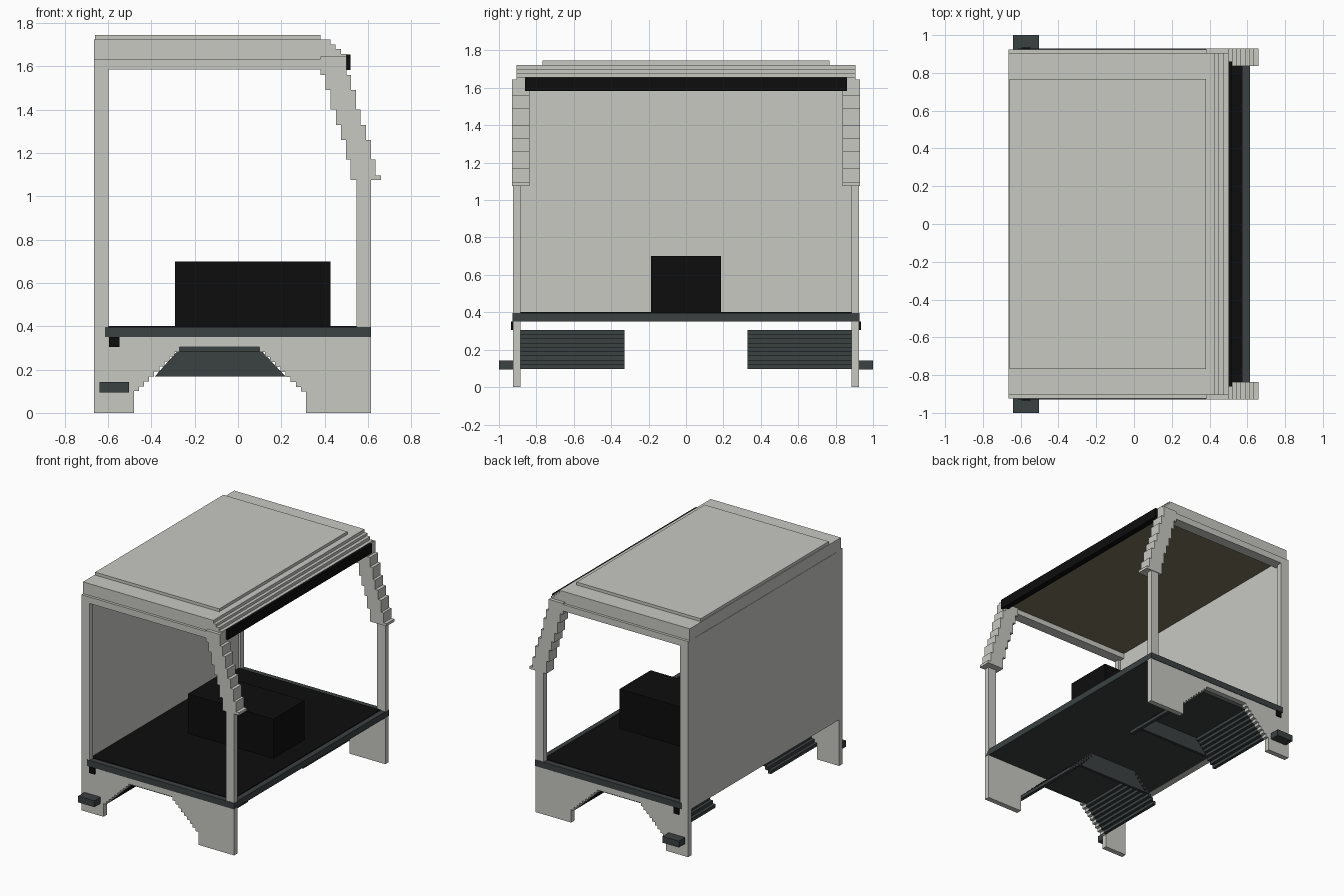
import bpy, bmesh

if "Cube" in bpy.data.objects:
    bpy.data.objects.remove(bpy.data.objects["Cube"])


def material(name, rgb):
    m = bpy.data.materials.new(name)
    m.diffuse_color = (*rgb, 1)
    m.use_nodes = True
    m.node_tree.nodes["Principled BSDF"].inputs["Base Color"].default_value = m.diffuse_color
    return m


BODY = material("warm_white", (0.58, 0.58, 0.545))
SLATE = material("dark_slate", (0.043, 0.052, 0.053))
BLACK = material("black", (0.004, 0.004, 0.004))
LINER = material("olive_beige", (0.19, 0.17, 0.105))


def prisms(name, mat, parts):
    """Each part is (xz outline, y0, y1); all parts join in one object."""
    bm = bmesh.new()
    for pts, y0, y1 in parts:
        a = [bm.verts.new((x, y0, z)) for x, z in pts]
        b = [bm.verts.new((x, y1, z)) for x, z in pts]
        bm.faces.new(a)
        bm.faces.new(b[::-1])
        for i in range(len(pts)):
            j = (i + 1) % len(pts)
            bm.faces.new((a[j], a[i], b[i], b[j]))
    bmesh.ops.recalc_face_normals(bm, faces=bm.faces[:])
    me = bpy.data.meshes.new(name)
    bm.to_mesh(me)
    bm.free()
    me.materials.append(mat)
    ob = bpy.data.objects.new(name, me)
    bpy.context.collection.objects.link(ob)
    return ob


def rect(x0, x1, z0, z1):
    return [(x0, z0), (x1, z0), (x1, z1), (x0, z1)]


def box(name, mat, x0, x1, y0, y1, z0, z1):
    return prisms(name, mat, [(rect(x0, x1, z0, z1), y0, y1)])


# Floor, mat and engine cover
box("floor", SLATE, -0.615, 0.615, -0.928, 0.928, 0.35, 0.397)
box("floor_mat", BLACK, -0.612, 0.575, -0.885, 0.885, 0.39, 0.402)
box("engine_cover", BLACK, -0.29, 0.427, -0.186, 0.186, 0.40, 0.70)

# Back wall
box("back_wall", BODY, -0.665, -0.615, -0.925, 0.925, 0.35, 1.63)

# Roof with stepped front edge, raised panel, ceiling and visor
roof = [(-0.665, 1.632), (0.475, 1.632), (0.475, 1.657), (0.455, 1.657), (0.455, 1.68),
        (0.43, 1.68), (0.43, 1.70), (0.425, 1.70), (0.425, 1.723), (-0.665, 1.723)]
roof = [(-0.665, 1.632), (0.5, 1.632), (0.5, 1.657), (0.475, 1.657), (0.475, 1.68),
        (0.45, 1.68), (0.45, 1.70), (0.427, 1.70), (0.427, 1.723), (-0.665, 1.723)]
prisms("roof", BODY, [(roof, -0.905, 0.905)])
box("roof_panel", BODY, -0.66, 0.38, -0.767, 0.767, 1.72, 1.745)
box("ceiling", LINER, -0.615, 0.475, -0.86, 0.86, 1.625, 1.634)
box("visor", BLACK, 0.475, 0.52, -0.86, 0.86, 1.583, 1.655)

# Stepped wheel arch opening: list of columns (x0, x1, z)
N = 9
cols = []
for i in range(N):
    cols.append((-0.48 + i * 0.21 / N, -0.48 + (i + 1) * 0.21 / N, 0.10 + i * 0.205 / N))
cols.append((-0.27, 0.10, 0.305))
for i in range(N):
    cols.append((0.10 + i * 0.215 / N, 0.10 + (i + 1) * 0.215 / N, 0.28 - i * 0.205 / N))

arch = [(-0.665, 0), (-0.48, 0)]
for x0, x1, z in cols[:-1]:
    arch += [(x0, z), (x1, z)]
arch += [(cols[-1][0], 0.098), (0.315, 0.098), (0.315, 0), (0.615, 0), (0.615, 0.35), (-0.665, 0.35)]

# Leaning upper windscreen pillar: (z0, z1, inner x, outer x)
lean = [(1.075, 1.095, 0.52, 0.66), (1.095, 1.17, 0.52, 0.635), (1.17, 1.26, 0.498, 0.615),
        (1.26, 1.33, 0.475, 0.59), (1.33, 1.40, 0.452, 0.565), (1.40, 1.49, 0.428, 0.545),
        (1.49, 1.56, 0.405, 0.522), (1.56, 1.645, 0.382, 0.50)]
pillar = [(xi, z) for z0, z1, xi, xo in lean for z in (z0, z1)]
pillar += [(xo, z) for z0, z1, xi, xo in lean[::-1] for z in (z1, z0)]

for s, side in ((-1, "right"), (1, "left")):
    inner, outer = s * 0.885, s * 0.925
    # Lower side panel and door frame
    prisms("side_panel_" + side, BODY, [(arch, inner, outer)])
    box("rear_pillar_" + side, BODY, -0.665, -0.597, inner, outer, 0.35, 1.63)
    box("front_pillar_" + side, BODY, 0.547, 0.615, inner, outer, 0.35, 1.10)
    box("roof_rail_" + side, BODY, -0.665, 0.40, s * 0.845, outer, 1.585, 1.634)
    prisms("windscreen_pillar_" + side, BODY, [(pillar, s * 0.836, s * 0.93)])

    # Wheel housing: stepped shell and inner wall
    shell = []
    for x0, x1, z in cols:
        top = z == 0.305
        z0 = z - 0.025 if top else z
        shell.append((rect(x0, x1, z0, min(z + 0.025, 0.305)), s * 0.33, inner))
    prisms("wheel_housing_" + side, SLATE, shell)
    wall = [(-0.385, 0.167), (0.22, 0.167), (0.105, 0.29), (-0.275, 0.29)]
    prisms("wheel_housing_wall_" + side, SLATE, [(wall, s * 0.33, s * 0.35)])

    # Side step and small black hook
    box("side_step_" + side, SLATE, -0.64, -0.503, s * 0.92, s * 1.0, 0.095, 0.143)
    box("hook_" + side, BLACK, -0.595, -0.548, s * 0.90, s * 0.935, 0.305, 0.35)
